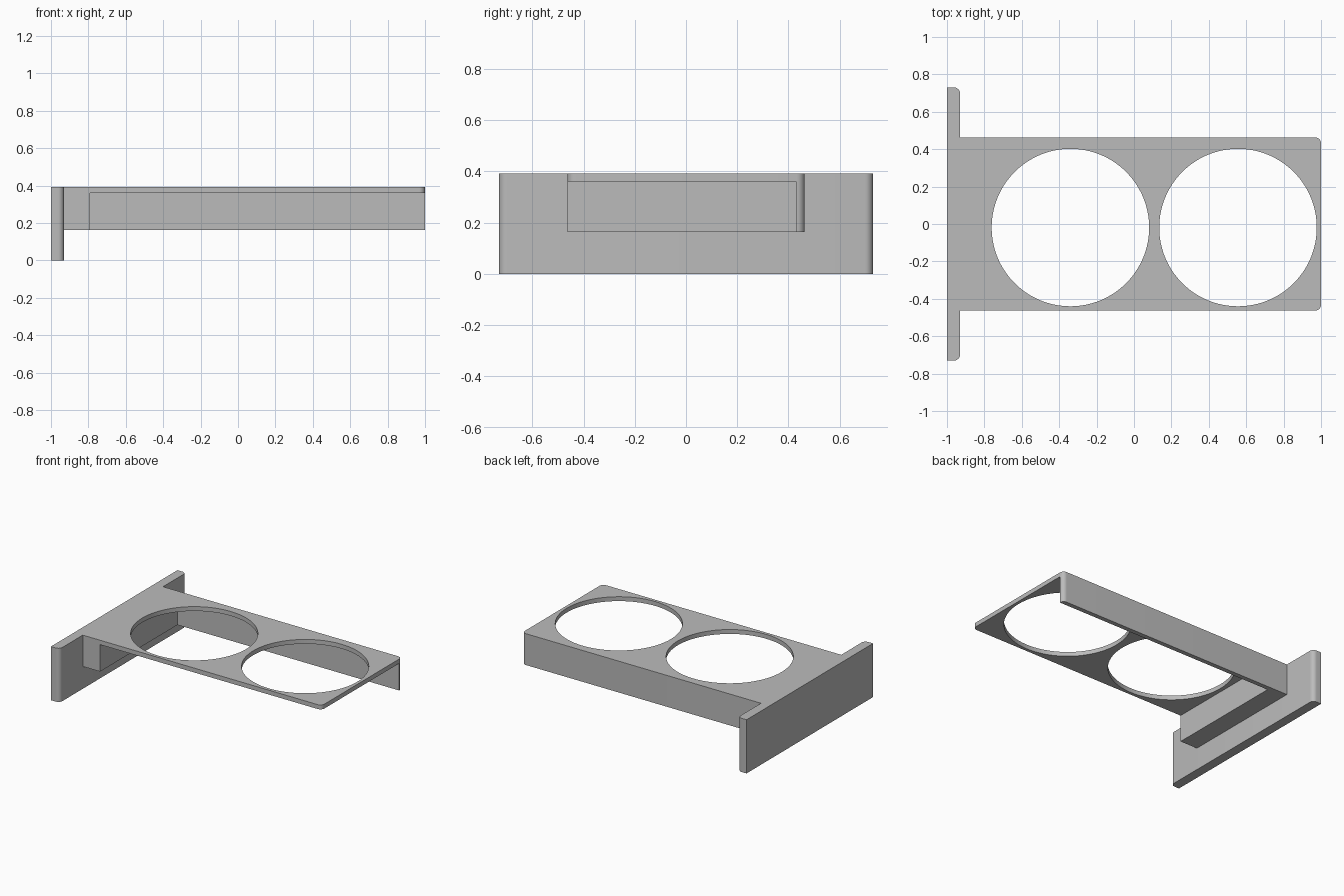
import bpy
import bmesh
from math import cos, sin, pi, radians

if "Cube" in bpy.data.objects:
    bpy.data.objects.remove(bpy.data.objects["Cube"], do_unlink=True)

grey = bpy.data.materials.new("plain grey")
grey.use_nodes = True
colour = (0.5, 0.5, 0.5, 1)
grey.diffuse_color = colour
grey.node_tree.nodes["Principled BSDF"].inputs["Base Color"].default_value = colour

LEFT, WALL_X, BLOCK_X, RIGHT = -1.0, -0.93, -0.79, 1.0
HALF, WALL_HALF, RAIL_Y = 0.463, 0.73, 0.43
LOW, UNDER, TOP = 0.163, 0.36, 0.392
ROUND = 0.032


def arc(cx, cy, r, start, end, steps):
    angles = [start + (end - start) * i / steps for i in range(steps + 1)]
    return [(cx + r * cos(a), cy + r * sin(a)) for a in angles]


def circle(cx, cy, r, steps=128):
    return arc(cx, cy, r, 0, 2 * pi, steps)[:-1]


def outline(x0, x1, y0, y1, low_round=True, high_round=True):
    """Rectangle whose +x corners can be rounded."""
    r = ROUND
    low = arc(x1 - r, y0 + r, r, -pi / 2, 0, 8) if low_round else [(x1, y0)]
    high = arc(x1 - r, y1 - r, r, 0, pi / 2, 8) if high_round else [(x1, y1)]
    return [(x0, y0)] + low + high + [(x0, y1)]


def extrude(name, loops, z0, z1):
    """Fill the first loop, leave the others as holes, and give it height."""
    curve = bpy.data.curves.new(name, "CURVE")
    curve.dimensions = "2D"
    curve.fill_mode = "BOTH"
    curve.extrude = (z1 - z0) / 2
    for loop in loops:
        spline = curve.splines.new("POLY")
        spline.points.add(len(loop) - 1)
        for point, (x, y) in zip(spline.points, loop):
            point.co = (x, y, 0, 1)
        spline.use_cyclic_u = True
    ob = bpy.data.objects.new(name, curve)
    ob.location.z = (z0 + z1) / 2
    bpy.context.collection.objects.link(ob)
    bpy.ops.object.select_all(action="DESELECT")
    ob.select_set(True)
    bpy.context.view_layer.objects.active = ob
    bpy.ops.object.convert(target="MESH")
    ob = bpy.context.view_layer.objects.active
    # Weld the caps to the sides
    bm = bmesh.new()
    bm.from_mesh(ob.data)
    bmesh.ops.remove_doubles(bm, verts=bm.verts, dist=0.0001)
    bmesh.ops.recalc_face_normals(bm, faces=bm.faces)
    bm.to_mesh(ob.data)
    bm.free()
    ob.data.materials.clear()
    ob.data.materials.append(grey)
    bpy.ops.object.shade_smooth_by_angle(angle=radians(30))
    return ob


# Upright mounting wall
extrude("mounting_wall", [outline(LEFT, WALL_X, -WALL_HALF, WALL_HALF)], 0, TOP)

# Top plate with two round openings
holes = [circle(x, -0.019, 0.421) for x in (-0.34, 0.556)]
extrude("holder_plate", [outline(WALL_X, RIGHT, -HALF, HALF)] + holes, UNDER, TOP)

# Rail under the rear edge
extrude("rear_rail", [outline(WALL_X, RIGHT, RAIL_Y, HALF, low_round=False)], LOW, UNDER)

# Support block in the corner of wall and plate
extrude("support_block",
        [outline(WALL_X, BLOCK_X, -HALF, RAIL_Y, False, False)], LOW, UNDER)
